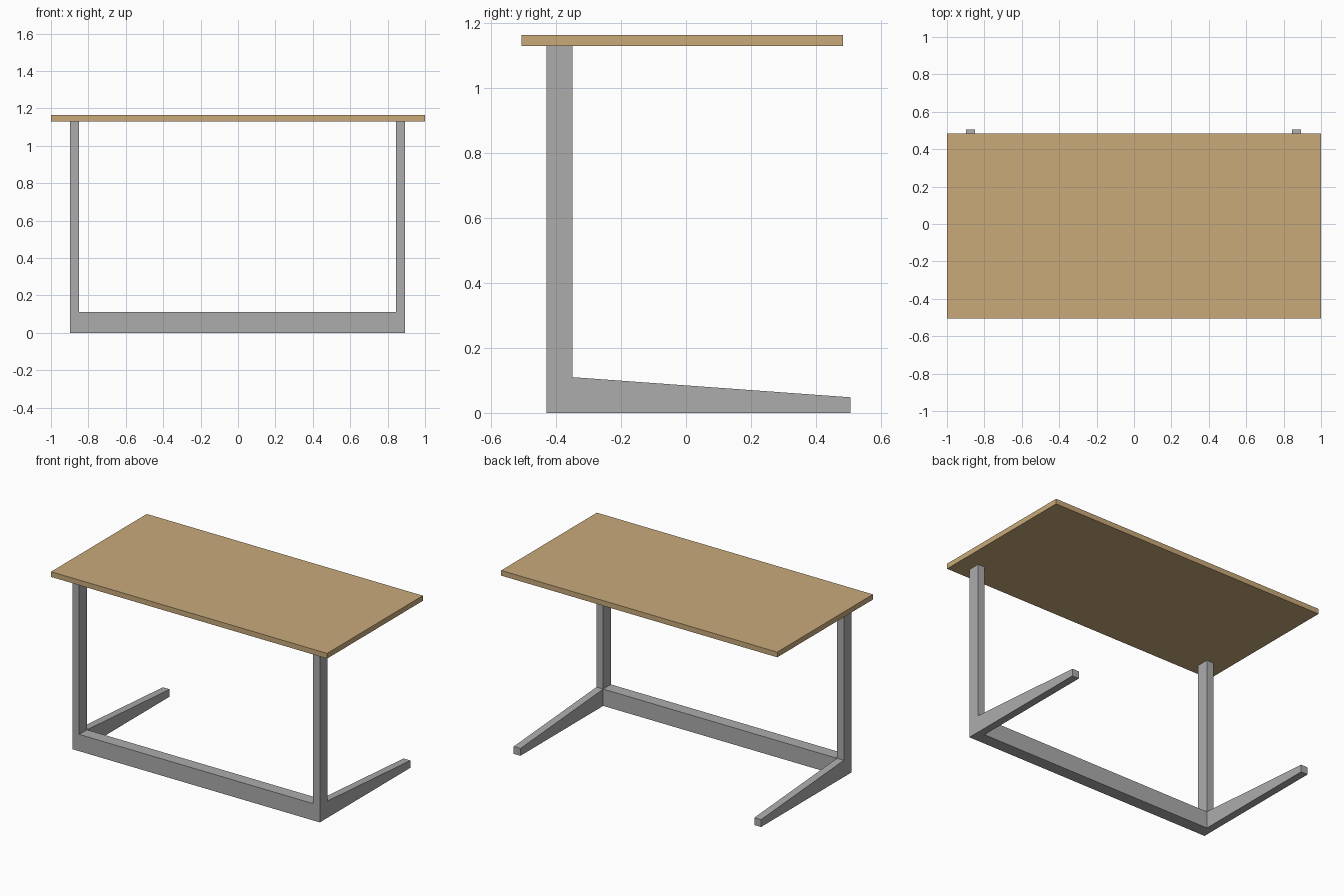
import bpy
import bmesh

if "Cube" in bpy.data.objects:
    bpy.data.objects.remove(bpy.data.objects["Cube"])


def material(name, rgb):
    m = bpy.data.materials.new(name)
    m.diffuse_color = (*rgb, 1.0)
    m.use_nodes = True
    m.node_tree.nodes["Principled BSDF"].inputs["Base Color"].default_value = m.diffuse_color
    return m


wood = material("light wood", (0.578, 0.402, 0.195))
metal = material("grey metal", (0.413, 0.413, 0.413))


def extrude_x(name, profile, x0, x1, mat):
    """Extrude a closed (y, z) outline along x."""
    bm = bmesh.new()
    face = bm.faces.new([bm.verts.new((x0, y, z)) for y, z in profile])
    result = bmesh.ops.extrude_face_region(bm, geom=[face])
    moved = [g for g in result["geom"] if isinstance(g, bmesh.types.BMVert)]
    bmesh.ops.translate(bm, verts=moved, vec=(x1 - x0, 0, 0))
    bmesh.ops.recalc_face_normals(bm, faces=bm.faces)
    mesh = bpy.data.meshes.new(name)
    bm.to_mesh(mesh)
    bm.free()
    mesh.materials.append(mat)
    ob = bpy.data.objects.new(name, mesh)
    bpy.context.collection.objects.link(ob)
    return ob


def rect(y0, y1, z0, z1):
    return [(y0, z0), (y1, z0), (y1, z1), (y0, z1)]


POST_FRONT, POST_BACK, FOOT_END = -0.43, -0.35, 0.506
BEAM_TOP, TOP_UNDER, TOP_Z = 0.11, 1.13, 1.164
CENTRE, OUTER, INNER = -0.002, 0.896, 0.847

# Table top
extrude_x("table_top", rect(-0.506, 0.484, TOP_UNDER, TOP_Z), -1.0, 1.0, wood)

# L-shaped side frames: upright post with a tapering foot
side = [(POST_FRONT, 0), (FOOT_END, 0), (FOOT_END, 0.048),
        (POST_BACK, BEAM_TOP), (POST_BACK, TOP_UNDER), (POST_FRONT, TOP_UNDER)]
for label, s in (("left", -1), ("right", 1)):
    extrude_x(label + "_leg_frame", side, CENTRE + s * INNER, CENTRE + s * OUTER, metal)

# Cross beam joining the frames at floor level
extrude_x("cross_beam", rect(POST_FRONT, POST_BACK, 0, BEAM_TOP),
          CENTRE - INNER, CENTRE + INNER, metal)
